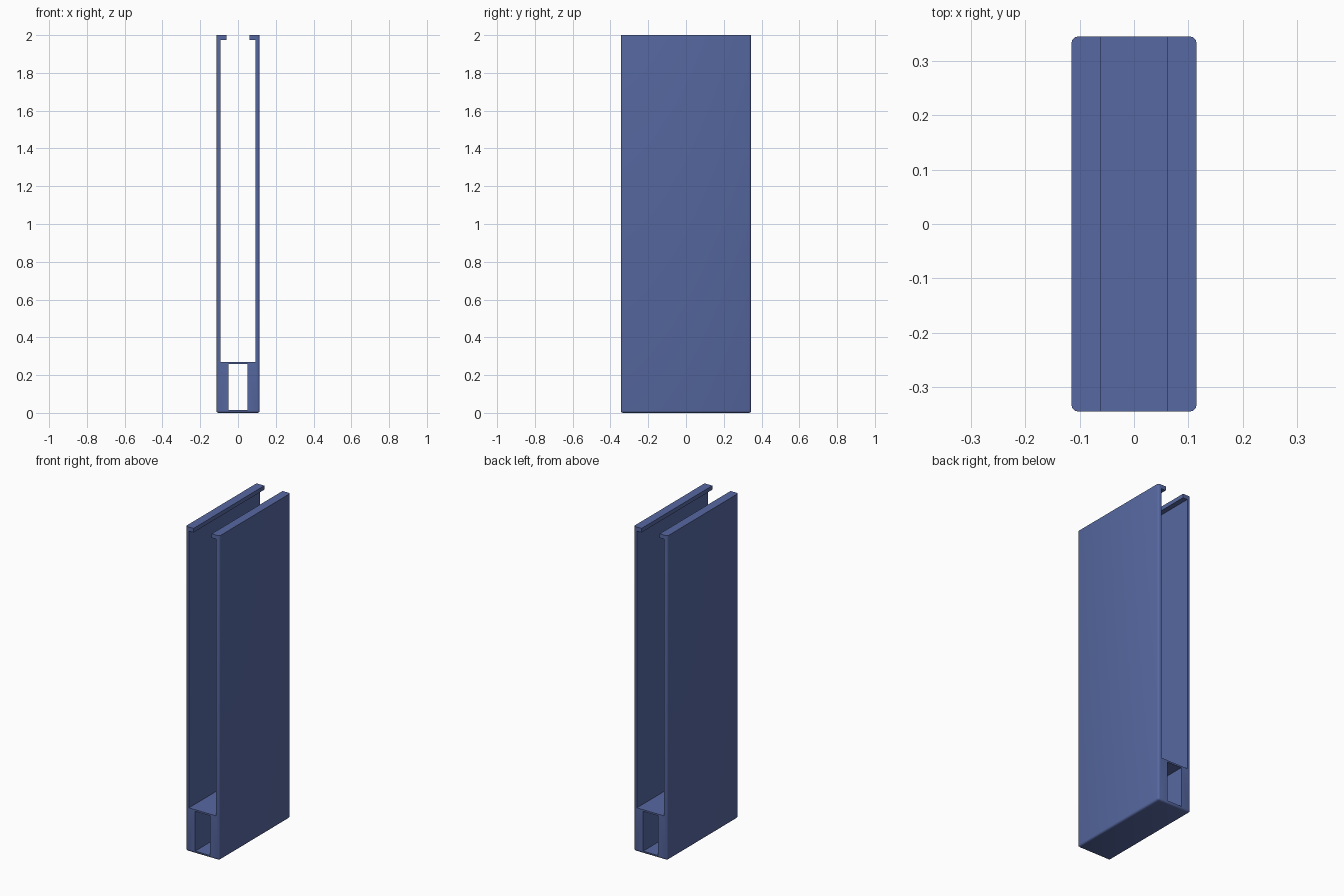
import bpy
import bmesh

W, D, H = 0.115, 0.345, 2.0  # half width, half depth, height

default = bpy.data.objects.get("Cube")
if default:
    bpy.data.objects.remove(default, do_unlink=True)

blue = bpy.data.materials.new("slate_blue")
blue.use_nodes = True
color = (0.095, 0.14, 0.36, 1)
blue.diffuse_color = color
blue.node_tree.nodes["Principled BSDF"].inputs["Base Color"].default_value = color


def box(name, half_x, half_y, z0, z1):
    bpy.ops.mesh.primitive_cube_add(size=1, location=(0, 0, (z0 + z1) / 2))
    obj = bpy.context.object
    obj.name = name
    obj.scale = (2 * half_x, 2 * half_y, z1 - z0)
    bpy.ops.object.transform_apply(location=True, rotation=False, scale=True)
    obj.data.materials.append(blue)
    return obj


# Casing with rounded upright corners and a rounded bottom rim
casing = box("casing", W, D, 0, H)
bm = bmesh.new()
bm.from_mesh(casing.data)
rim = [e for e in bm.edges if min(v.co.z for v in e.verts) < 0.01]
bmesh.ops.bevel(bm, geom=rim, offset=0.012, segments=3, profile=0.5,
                affect='EDGES', clamp_overlap=True)
bm.to_mesh(casing.data)
bm.free()

# Openings running front to back: base channel, main bay, top slot
openings = [
    ("base_channel_cutter", 0.05, 0.015, 0.26),
    ("main_bay_cutter", 0.093, 0.27, 1.975),
    ("top_slot_cutter", 0.062, 1.9, H + 0.1),
]
for name, half_x, z0, z1 in openings:
    cutter = box(name, half_x, D + 0.1, z0, z1)
    cutter.hide_render = True
    mod = casing.modifiers.new(name, 'BOOLEAN')
    mod.operation = 'DIFFERENCE'
    mod.solver = 'EXACT'
    mod.object = cutter
    bpy.context.view_layer.objects.active = casing
    bpy.ops.object.modifier_apply(modifier=name)
    bpy.data.objects.remove(cutter, do_unlink=True)

# Smooth the rounded rim, keep the flat edges sharp
bpy.ops.object.select_all(action='DESELECT')
casing.select_set(True)
bpy.context.view_layer.objects.active = casing
bpy.ops.object.shade_smooth_by_angle(angle=0.6)
